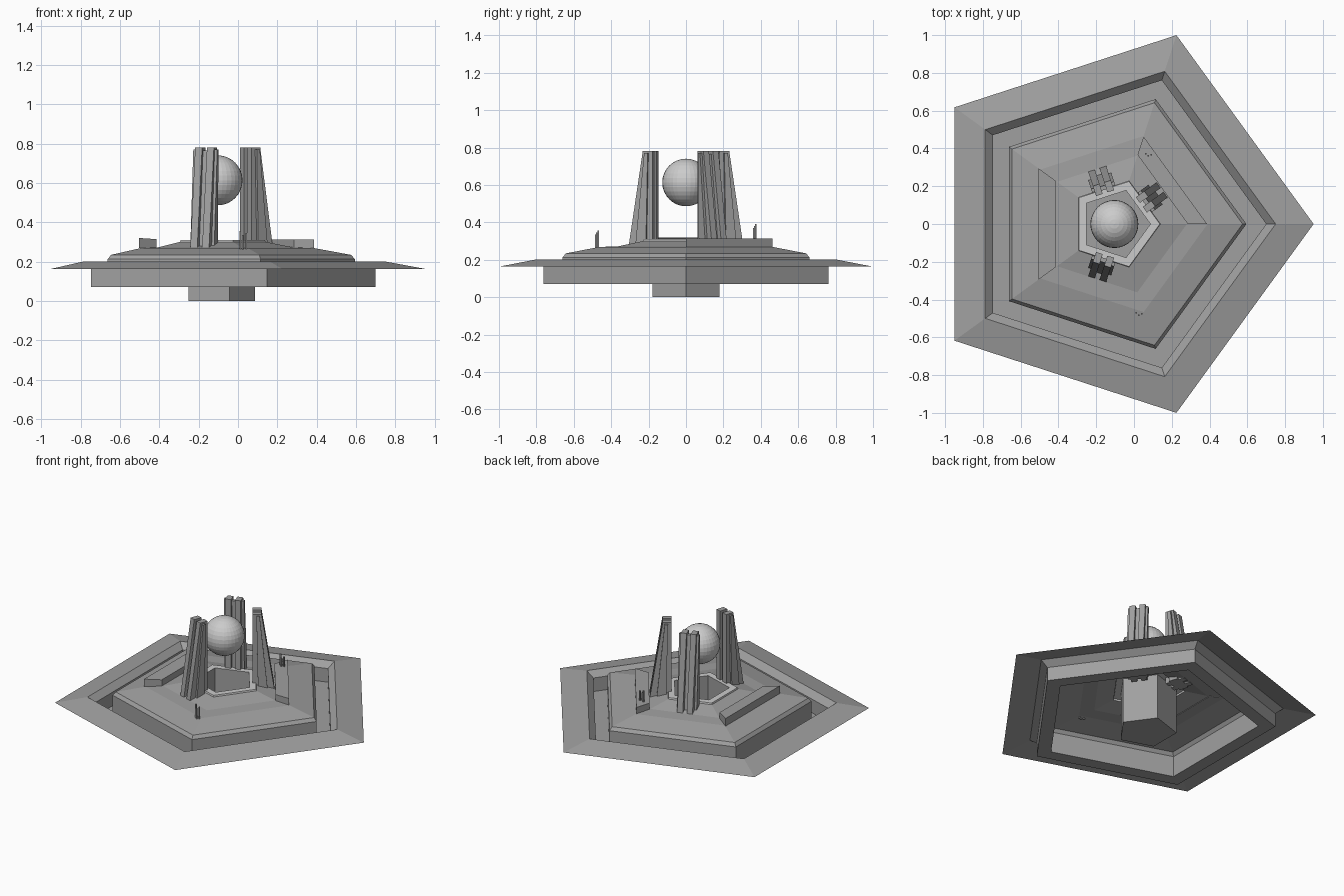
import bpy, math
from math import cos, sin, pi

if "Cube" in bpy.data.objects:
    bpy.data.objects.remove(bpy.data.objects["Cube"])

CX = -0.10          # axis of the pentagon
STEP = 2 * pi / 5


def material(name, v):
    m = bpy.data.materials.new(name)
    m.diffuse_color = (v, v, v, 1)
    m.use_nodes = True
    m.node_tree.nodes["Principled BSDF"].inputs["Base Color"].default_value = m.diffuse_color
    return m


DARK = material("dark_grey", 0.35)
LIGHT = material("light_grey", 0.75)


def make(name, verts, faces, mat):
    me = bpy.data.meshes.new(name)
    me.from_pydata(verts, [], faces)
    me.materials.append(mat)
    ob = bpy.data.objects.new(name, me)
    bpy.context.collection.objects.link(ob)
    return ob


def corner(r, k, z):
    return (CX + r * cos(k * STEP), r * sin(k * STEP), z)


def penta_shell(name, profile, mat, cap=False):
    """Sweep a (radius, z) profile around five sides."""
    verts = [corner(r, k, z) for r, z in profile for k in range(5)]
    faces = []
    for i in range(len(profile) - 1):
        for k in range(5):
            a, b = i * 5 + k, i * 5 + (k + 1) % 5
            faces.append((a, b, b + 5, a + 5))
    if cap:
        n = (len(profile) - 1) * 5
        faces.append(tuple(range(n, n + 5)))
    return make(name, verts, faces, mat)


BOX = [(0, 3, 2, 1), (4, 5, 6, 7), (0, 1, 5, 4), (1, 2, 6, 5), (2, 3, 7, 6), (3, 0, 4, 7)]


def ring_block(name, k, r_in, r_out, z0, z_in, z_out):
    """Raised block following one side of the pentagon."""
    lo = [corner(r_in, k, z0), corner(r_out, k, z0), corner(r_out, k + 1, z0), corner(r_in, k + 1, z0)]
    hi = [corner(r_in, k, z_in), corner(r_out, k, z_out),
          corner(r_out, k + 1, z_out), corner(r_in, k + 1, z_in)]
    make(name, lo + hi, BOX, DARK)


def fin(name, ang, bottom, top, t0, t1, z0, z1):
    """Tapered slab: bottom/top are radial ranges, t0..t1 the sideways range."""
    def pt(r, t, z):
        return (CX + r * cos(ang) - t * sin(ang), r * sin(ang) + t * cos(ang), z)
    verts = [pt(r, t, z) for (a, b), z in ((bottom, z0), (top, z1))
             for r, t in ((a, t0), (b, t0), (b, t1), (a, t1))]
    make(name, verts, BOX, DARK)


# Deck: brim, trench, stepped platform as one thin shell
penta_shell("deck", [(1.051, 0.163), (0.85, 0.20), (0.80, 0.163), (0.80, 0.07), (0.695, 0.07),
                     (0.695, 0.212), (0.675, 0.234), (0.49, 0.268), (0.38, 0.272), (0.24, 0.30)], DARK)
# Light rim round the well, and the well going down to the ground
penta_shell("well_rim", [(0.24, 0.30), (0.237, 0.31), (0.187, 0.31)], LIGHT)
penta_shell("well", [(0.187, 0.31), (0.187, 0.0)], DARK, cap=True)

# Raised blocks on two sides
ring_block("right_block", 0, 0.385, 0.487, 0.265, 0.313, 0.313)
ring_block("left_block", 2, 0.39, 0.50, 0.268, 0.314, 0.32)

# Three pillars around the well
for n, deg in enumerate((36, 108, 252)):
    a = math.radians(deg)
    for s in (-1, 1):
        lo, hi = sorted((s * 0.013, s * 0.05))
        fin(f"pillar_{n}_fin", a, (0.172, 0.307), (0.172, 0.227), lo, hi, 0.268, 0.78)
        lo, hi = sorted((s * 0.05, s * 0.064))
        fin(f"pillar_{n}_side_plate", a, (0.205, 0.265), (0.195, 0.215), lo, hi, 0.268, 0.77)
    fin(f"pillar_{n}_web", a, (0.195, 0.275), (0.19, 0.212), -0.013, 0.013, 0.268, 0.765)

# Floating globe
bpy.ops.mesh.primitive_uv_sphere_add(segments=32, ring_count=16, radius=0.127, location=(CX - 0.004, 0, 0.613))
globe = bpy.context.object
globe.name = "globe"
globe.data.materials.append(LIGHT)

# Thin antenna clusters
for name, x, y, z0, z1 in (("front_antenna", 0.025, -0.478, 0.255, 0.335),
                           ("back_antenna", 0.075, 0.365, 0.31, 0.37)):
    for i, (dx, dy, dz) in enumerate(((-0.014, 0.008, 0.02), (0.0, -0.004, 0.0), (0.016, 0.002, 0.01))):
        px, py, w = x + dx, y + dy, 0.004
        sq = ((-w, -w), (w, -w), (w, w), (-w, w))
        make(name, [(px + u, py + v, z) for z in (z0, z1 + dz) for u, v in sq], BOX, DARK)
